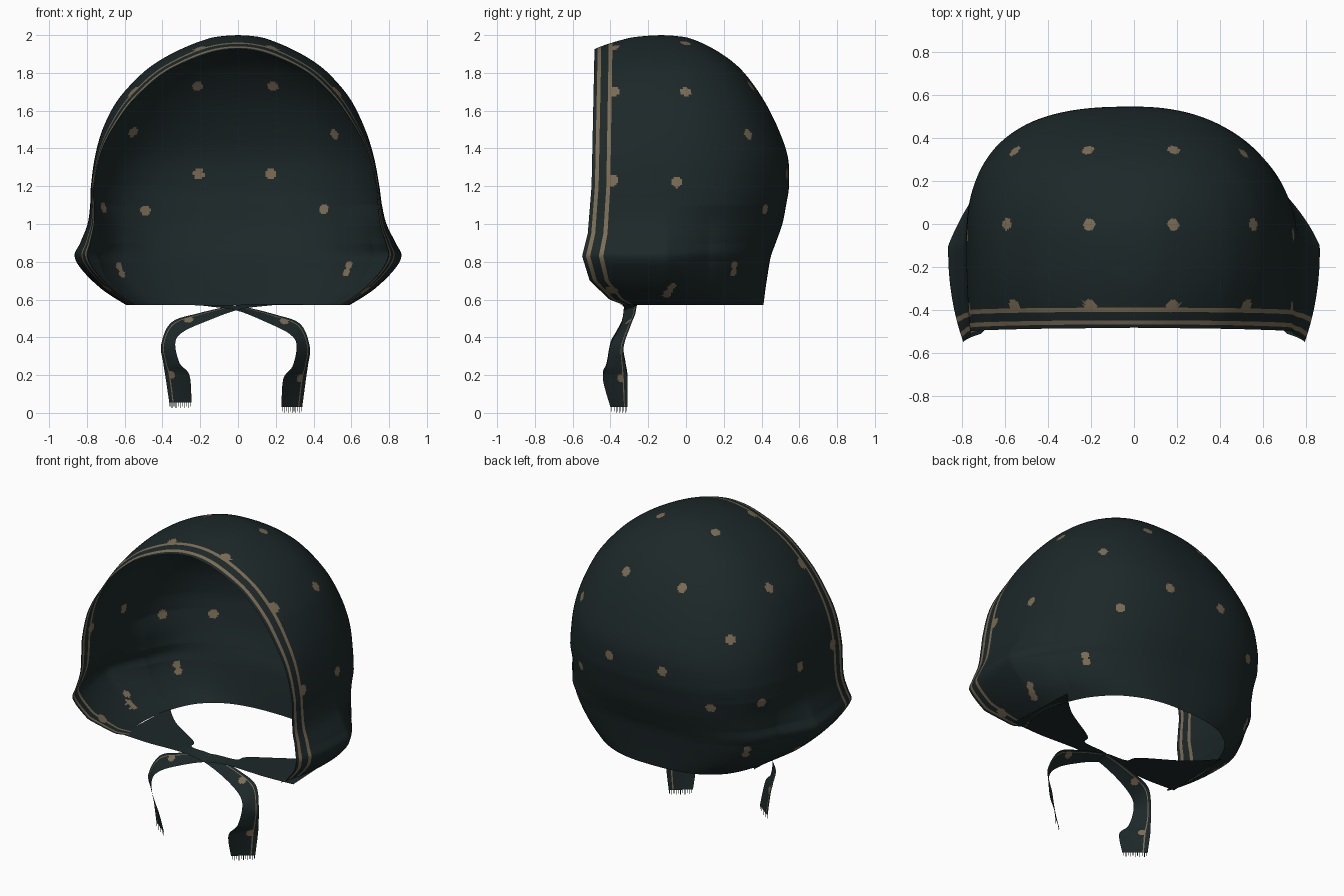
import bpy
import bmesh
import math
from mathutils import Vector

cube = bpy.data.objects.get("Cube")
if cube:
    bpy.data.objects.remove(cube, do_unlink=True)


def make_material(name, colour):
    mat = bpy.data.materials.new(name)
    mat.use_nodes = True
    mat.diffuse_color = colour
    shader = mat.node_tree.nodes["Principled BSDF"]
    shader.inputs["Base Color"].default_value = colour
    shader.inputs["Roughness"].default_value = 0.9
    return mat


CLOTH = make_material("dark teal cloth", (0.0122, 0.0212, 0.0222, 1))
TAN = make_material("tan print", (0.2, 0.152, 0.09, 1))


def spline(keys, u):
    """Catmull-Rom interpolation through a list of equal-length tuples, u in 0..1."""
    pos = u * (len(keys) - 1)
    i = min(int(pos), len(keys) - 2)
    t = pos - i
    rows = [keys[max(0, min(len(keys) - 1, i + k))] for k in (-1, 0, 1, 2)]
    return [0.5 * (2 * b + (c - a) * t + (2 * a - 5 * b + 4 * c - d) * t * t
                   + (3 * b - a - 3 * c + d) * t ** 3) for a, b, c, d in zip(*rows)]


def ramp(keys, value):
    """Piecewise linear lookup in (position, result) pairs of rising position."""
    for (p, a), (q, b) in zip(keys, keys[1:]):
        if value <= q:
            return a + (b - a) * max(0, value - p) / (q - p)
    return keys[-1][1]


def add_grid(bm, rows):
    grid = [[bm.verts.new(p) for p in row] for row in rows]
    for low, high in zip(grid, grid[1:]):
        for k in range(len(low) - 1):
            bm.faces.new((low[k], low[k + 1], high[k + 1], high[k]))


def paint_dots(bm, centres, radius):
    """Snap each centre to the cloth and paint the faces round it."""
    faces = [(face, face.calc_center_median()) for face in bm.faces]
    for centre in centres:
        spot = min((mid for face, mid in faces), key=lambda co: (co - centre).length)
        for face, mid in faces:
            if (mid - spot).length < radius:
                face.material_index = 1


def finish(bm, name):
    for face in bm.faces:
        face.smooth = True
    mesh = bpy.data.meshes.new(name)
    bm.to_mesh(mesh)
    bm.free()
    obj = bpy.data.objects.new(name, mesh)
    mesh.materials.append(CLOTH)
    mesh.materials.append(TAN)
    bpy.context.collection.objects.link(obj)


# Hood: horizontal rings given by height, half width, back y and front reach
MID, DEPTH = -0.13, 0.355
PROFILE = [
    (0.57, 0.59, 0.41, 0.9), (0.65, 0.715, 0.42, 0.9), (0.75, 0.82, 0.435, 0.9),
    (0.83, 0.865, 0.45, 0.9), (0.9, 0.835, 0.475, 1), (1, 0.79, 0.51, 1.2),
    (1.1, 0.77, 0.53, 1.5), (1.2, 0.76, 0.545, 1.7), (1.35, 0.74, 0.54, 1.4),
    (1.5, 0.7, 0.49, 0.95), (1.65, 0.63, 0.415, 0.72), (1.78, 0.52, 0.325, 0.58),
    (1.86, 0.42, 0.245, 0.46), (1.93, 0.29, 0.14, 0.345), (1.98, 0.16, 0.03, 0.19),
    (1.995, 0.08, -0.05, 0.09), (2, 0, MID, 0)]
ROWS, BACK, SIDE = 220, 210, 42


def ring(u):
    z, width, back, front = spline(PROFILE, u)
    width, front = max(width, 0), max(front, 1e-5)
    limit = math.asin(min(1, DEPTH / front))
    cheek = []
    for k in range(SIDE, 0, -1):
        phi = limit * k / SIDE
        cheek.append((width * math.cos(phi), MID - front * math.sin(phi), z))
    low = ramp([(0.6, 1), (1.3, 0)], z)
    skew = ramp([(1.2, 1), (1.6, 0.2)], z)
    flare = ramp([(0.57, 0.3), (0.8, 1), (0.9, 0.8), (1.1, 0)], z)
    nape = []
    for k in range(BACK + 1):
        t = math.pi * k / BACK
        # the right half of the back is fuller than the left
        power = 2 / (2.35 + skew * (-0.15 if t < math.pi / 2 else 0.4))
        x = math.copysign(abs(math.cos(t)) ** power, math.cos(t)) * width
        y = MID + (back - MID) * abs(math.sin(t)) ** power
        # soft gathers low on the back, and cheeks that flare only in front
        fold = 1 + 0.008 * low * math.sin(t) ** 2 * math.sin(16 * t)
        pinch = 1 - 0.11 * flare * ramp([(-0.1, 0), (0.12, 1)], y)
        nape.append((x * fold * pinch, y, z))
    return cheek + nape + [(-x, y, h) for x, y, h in reversed(cheek)]


bm = bmesh.new()
add_grid(bm, [ring(r / ROWS) for r in range(ROWS + 1)])
bmesh.ops.remove_doubles(bm, verts=bm.verts, dist=0.0003)

# Two printed stripes along the face opening
STRIPES = [(-0.468, -0.449), (-0.41, -0.39)]
for y in [edge for stripe in STRIPES for edge in stripe]:
    bmesh.ops.bisect_plane(bm, geom=bm.verts[:] + bm.edges[:] + bm.faces[:],
                           plane_co=(0, y, 0), plane_no=(0, 1, 0), dist=1e-5)
for face in bm.faces:
    y = face.calc_center_median().y
    face.material_index = int(any(a < y < b for a, b in STRIPES))

# The opening leans forward at the cheeks and tucks back under the chin;
# the left shoulder slopes more than the right
LEAN = [(0.57, 0.16), (0.6, 0.08), (0.7, -0.025), (0.83, -0.065), (0.95, -0.035),
        (1.2, -0.015), (1.9, 0)]
LEFT_SLOPE = [(0.9, 1), (1.2, 0.985), (1.6, 0.955)]
RIGHT_SLOPE = [(0.9, 1), (1.2, 1.025), (1.5, 1.025), (1.8, 1.01)]
for v in bm.verts:
    v.co.y += ramp(LEAN, v.co.z) * max(0, min(1, (MID - v.co.y) / DEPTH))
    v.co.x *= ramp(LEFT_SLOPE if v.co.x > 0 else RIGHT_SLOPE, v.co.z)

# Scattered dots on both sides, bumps on the stripe, and stretched dots low down
DOTS = [(0.2, 0, 1.96), (0.59, 0, 1.71), (0.2, 0.355, 1.74), (0.54, 0.34, 1.48),
        (0.19, 0.53, 1.26), (0.465, 0.42, 1.08), (0.74, -0.05, 1.22)]
RIM_DOTS = [(0.19, -0.376, 1.93), (0.53, -0.38, 1.69), (0.72, -0.392, 1.23),
            (0.68, -0.39, 0.66)]
LONG_DOTS = [(0.62, 0.28, 0.775), (0.61, 0.28, 0.735),
             (0.74, -0.07, 0.675), (0.71, -0.09, 0.64), (0.68, -0.1, 0.62)]
SHIFT = -0.013


def both_sides(points):
    return [Vector((s * x + SHIFT, y, z)) for x, y, z in points for s in (1, -1)]


paint_dots(bm, both_sides(DOTS) + [Vector((-0.73, 0.26, 1.08))], 0.029)
paint_dots(bm, both_sides(RIM_DOTS), 0.033)
paint_dots(bm, both_sides(LONG_DOTS), 0.023)
bmesh.ops.recalc_face_normals(bm, faces=bm.faces)
finish(bm, "hood")

# Ties: upper edge and lower edge, from the pointed chin flap to the hanging end
TIE = [(-0.57, 0.12, 0.572, -0.59, -0.34, 0.572),
       (-0.42, -0.03, 0.572, -0.4, -0.35, 0.572),
       (-0.19, -0.18, 0.572, -0.23, -0.34, 0.57),
       (-0.15, -0.25, 0.572, -0.14, -0.33, 0.562),
       (0, -0.26, 0.567, 0, -0.33, 0.54),
       (0.2, -0.27, 0.52, 0.15, -0.34, 0.48),
       (0.33, -0.29, 0.47, 0.27, -0.37, 0.42),
       (0.38, -0.33, 0.35, 0.31, -0.4, 0.36),
       (0.37, -0.32, 0.25, 0.29, -0.42, 0.25),
       (0.36, -0.31, 0.18, 0.24, -0.44, 0.18),
       (0.34, -0.31, 0.03, 0.23, -0.4, 0.03)]
LENGTH, ACROSS, STRANDS = 150, 20, 11


def make_tie(name, side, lift):
    bm = bmesh.new()
    rows = []
    for r in range(LENGTH + 1):
        p = spline(TIE, r / LENGTH)
        a, b = Vector(p[:3]), Vector(p[3:])
        rows.append([a.lerp(b, k / ACROSS) for k in range(ACROSS + 1)])
    add_grid(bm, rows)
    # printed line close to the upper edge
    for i, face in enumerate(bm.faces):
        face.material_index = int(i % ACROSS == 3 and i // ACROSS > LENGTH * 0.4)
    paint_dots(bm, [Vector((0.25, -0.31, 0.49)), Vector((0.33, -0.35, 0.18))], 0.022)
    # frayed end
    first, last = rows[-1][0], rows[-1][-1]
    for k in range(STRANDS):
        left = first.lerp(last, (k + 0.2) / STRANDS)
        right = first.lerp(last, (k + 0.5) / STRANDS)
        drop = Vector((0, 0, -0.03 if k % 2 else -0.022))
        bm.faces.new([bm.verts.new(c) for c in (left, right, right + drop, left + drop)])
    for v in bm.verts:
        v.co.x *= side
        v.co.z += lift * ramp([(0, 1), (0.56, 0.2), (0.6, 0)], v.co.z)
    finish(bm, name)


make_tie("left_tie", 1, 0)
make_tie("right_tie", -1.07, 0.025)
